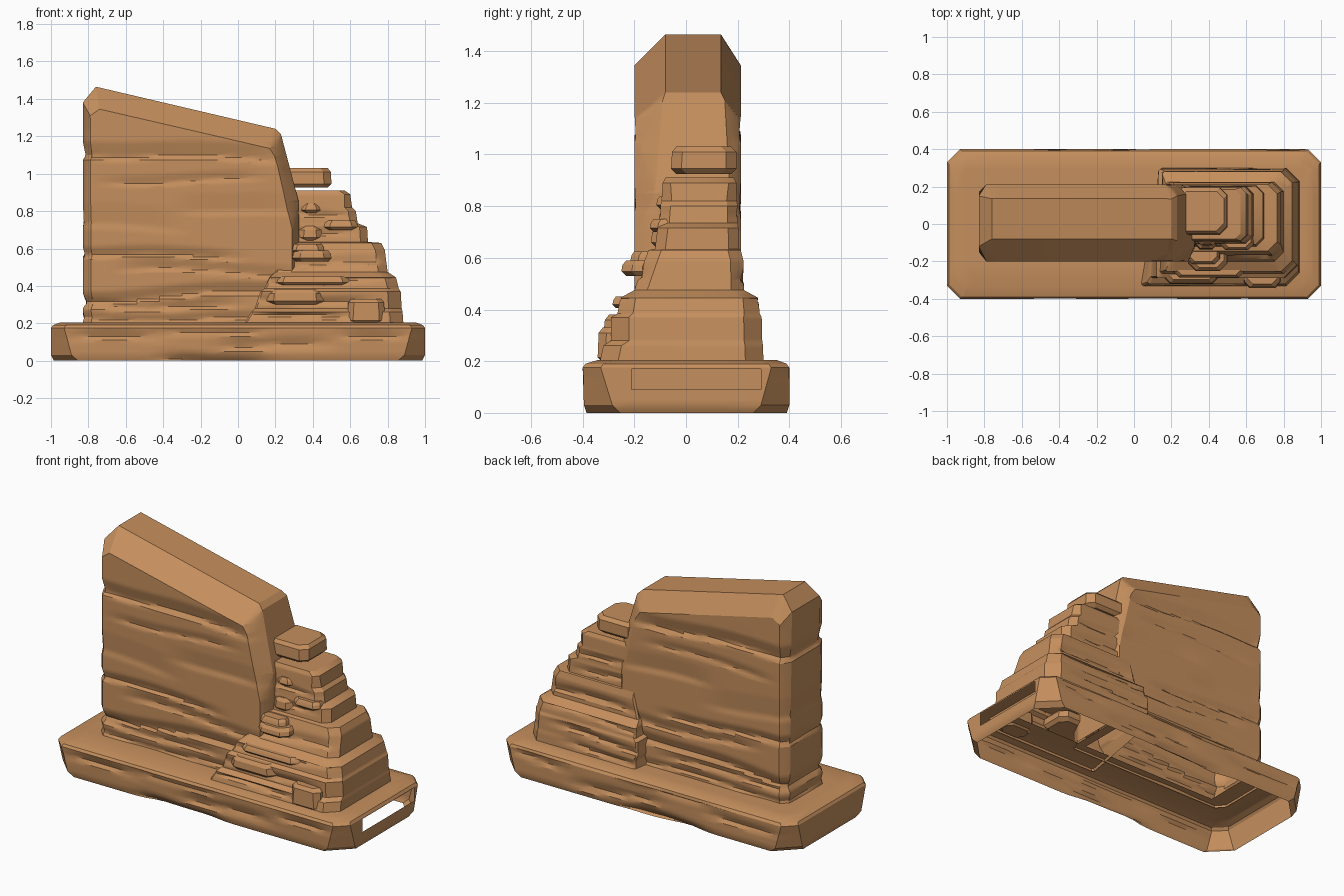
import bpy, bmesh, math
from mathutils import Vector

if "Cube" in bpy.data.objects:
    bpy.data.objects.remove(bpy.data.objects["Cube"])

rock = bpy.data.materials.new("sandstone")
rock.diffuse_color = (0.56, 0.275, 0.11, 1)
rock.use_nodes = True
rock.node_tree.nodes["Principled BSDF"].inputs["Base Color"].default_value = rock.diffuse_color


def loft(rings, cl=None, bottom=False):
    """Skin a stack of corner-cut rectangles: z, x0 front, x0 back, x1, y0, y1, corner."""
    bm = bmesh.new()
    loops = []
    for z, xf, xb, x1, y0, y1, c in rings:
        k = c if cl is None else cl
        pts = [(xf + k, y0), (x1 - c, y0), (x1, y0 + c), (x1, y1 - c),
               (x1 - c, y1), (xb + k, y1), (xb, y1 - k), (xf, y0 + k)]
        loops.append([bm.verts.new((x, y, z)) for x, y in pts])
    for a, b in zip(loops, loops[1:]):
        for i in range(8):
            j = (i + 1) % 8
            bm.faces.new((a[i], a[j], b[j], b[i]))
    bm.faces.new(loops[-1])
    if bottom:
        bm.faces.new(loops[0][::-1])
    return bm


def cut(bm, axis, values):
    """Slice the mesh so that strata can be pressed into it."""
    for v in values:
        p, n = Vector(), Vector()
        p[axis] = v
        n[axis] = 1
        bmesh.ops.bisect_plane(bm, geom=bm.verts[:] + bm.edges[:] + bm.faces[:],
                               plane_co=p, plane_no=n, dist=1e-5)


def steps(a, b, d):
    return [a + d * i for i in range(int((b - a) / d) + 1)]


def strata(bm, grooves, side_only=False):
    """Press wavering grooves (z, slope, depth, x from, x to, width) into upright faces."""
    bm.normal_update()
    moves = []
    for v in bm.verts:
        n = v.normal
        if abs(n.z) > 0.5 or (side_only and abs(n.y) < 0.75):
            continue
        x, y, z = v.co
        d = 0
        for z0, slope, depth, xa, xb, w in grooves:
            t = (z - z0 - slope * x - 0.012 * math.sin(6 * x + 9 * z0 + 4 * y)) / w
            fade = max(0, min(1, (x - xa) / 0.15 + 0.3, (xb - x) / 0.15 + 0.3))
            if 0 < t < 1:
                d += depth * fade * (1 - t)
            elif -0.25 < t <= 0:
                d += depth * fade * (1 + 4 * t)
        moves.append((v, Vector((n.x, n.y, 0)) * d))
    for v, m in moves:
        v.co -= m


def finish(bm, name, angle=28):
    me = bpy.data.meshes.new(name)
    bm.to_mesh(me)
    bm.free()
    ob = bpy.data.objects.new(name, me)
    bpy.context.collection.objects.link(ob)
    me.materials.append(rock)
    bpy.ops.object.select_all(action='DESELECT')
    ob.select_set(True)
    bpy.context.view_layer.objects.active = ob
    bpy.ops.object.shade_smooth_by_angle(angle=math.radians(angle))
    return ob


# Base: hollow plinth, open below, with a slot in the right end
bm = loft([(0, -.985, -.985, .985, -.385, .39, .13),
           (.03, -1, -1, 1, -.395, .4, .11),
           (.175, -1, -1, 1, -.4, .4, .07),
           (.19, -.99, -.99, .99, -.39, .39, .07),
           (.205, -.95, -.95, .95, -.34, .35, .07)])
cut(bm, 0, steps(-.96, .96, .06))
cut(bm, 1, [-.21, -.15, .15, .29])
cut(bm, 2, steps(.01, .17, .02) + [.09, .17])
gone = []
for f in bm.faces:
    c = f.calc_center_median()
    slot = c.x > .98 and -.21 < c.y < .29 and .09 < c.z < .17
    under = c.z > .203 and abs(c.y) < .15 and (-.75 < c.x < .25 or .3 < c.x < .8)
    if slot or under:
        gone.append(f)
bmesh.ops.delete(bm, geom=gone, context='FACES')
strata(bm, [(.12, .01, .018, -.9, -.4, .05), (.08, -.03, .02, -.1, .5, .06),
            (.10, .04, .018, .55, .9, .05), (.0, 0, .03, -.4, .15, .05),
            (.15, -.02, .01, -.5, .2, .03)], True)
finish(bm, "base")

# Wall: tall slab with sloping top and broad cut edges
outer = [(-.83, .19, -.15, .17), (-.83, 1.38, -.12, .15), (-.76, 1.465, -.08, .135),
         (.20, 1.24, -.08, .135), (.23, 1.21, -.09, .15), (.325, .85, -.12, .17),
         (.33, .19, -.12, .17)]
inner = [(-.785, .19), (-.79, 1.31), (-.74, 1.345), (.17, 1.135), (.20, 1.09),
         (.29, .70), (.29, .19)]
bm = bmesh.new()
for x, z, y0, y1 in outer + [(x, z, -.2, .212) for x, z in inner]:
    for y in (y0, y1):
        bm.verts.new((x, y, z))
bmesh.ops.convex_hull(bm, input=bm.verts[:])
bmesh.ops.dissolve_limit(bm, angle_limit=.02, verts=bm.verts[:], edges=bm.edges[:])
bmesh.ops.delete(bm, geom=[f for f in bm.faces if f.calc_center_median().z < .195],
                 context='FACES')
cut(bm, 2, steps(.205, 1.2, .014))
cut(bm, 0, steps(-.78, .28, .06))
cut(bm, 1, [-.1, 0, .1])
strata(bm, [(1.08, -.03, .022, -.9, .2, .08), (.96, .01, .012, -.7, .1, .05),
            (.80, -.05, .010, -.3, .3, .10), (.68, -.06, .008, -.9, -.3, .12),
            (.55, -.02, .018, -.9, .0, .05), (.47, -.03, .016, -.6, .3, .06),
            (.36, .05, .022, -.9, .3, .06), (.28, -.02, .016, -.9, .0, .05),
            (.22, 0, .014, -.9, .2, .04)])
finish(bm, "wall")

# Stepped crag: one skin, each pair of rings is a ledge
bm = loft([(.19, .03, .14, .885, -.335, .30, .07),
           (.26, .07, .14, .88, -.32, .298, .07),
           (.28, .09, .13, .875, -.29, .295, .07),
           (.37, .12, .13, .87, -.29, .293, .07),
           (.385, .14, .15, .86, -.265, .285, .06),
           (.445, .17, .15, .845, -.255, .28, .06),
           (.475, .20, .17, .80, -.20, .225, .05),
           (.59, .20, .20, .785, -.16, .222, .05),
           (.63, .20, .20, .765, -.145, .212, .05),
           (.635, .20, .20, .695, -.12, .205, .04),
           (.715, .20, .20, .69, -.11, .203, .04),
           (.735, .20, .20, .64, -.105, .2, .04),
           (.80, .20, .20, .63, -.10, .2, .04),
           (.82, .20, .20, .61, -.095, .197, .04),
           (.89, .20, .20, .60, -.09, .195, .03),
           (.91, .20, .20, .57, -.08, .185, .03)], cl=.01)
cut(bm, 2, steps(.205, .9, .014))
cut(bm, 0, steps(.1, .84, .06))
strata(bm, [(.23, .02, .02, .1, .6, .04), (.31, .02, .02, .1, .7, .04),
            (.41, .03, .015, .1, .8, .04), (.50, .02, .02, .2, .8, .05),
            (.67, 0, .015, .2, .6, .04), (.77, .01, .015, .2, .6, .04)], True)
finish(bm, "stepped_crag")

# Loose slabs and blocks: x0, x1, y0, y1, z0, z1, corner
blocks = {
    "top_block": (.22, .50, -.058, .195, .925, 1.03, .04),
    "foot_block": (.585, .785, -.342, -.2, .195, .33, .03),
    "front_slab_low": (.15, .46, -.318, -.1, .30, .38, .04),
    "front_slab_mid": (.20, .60, -.285, -.1, .405, .45, .04),
    "front_slab_high": (.29, .50, -.25, -.1, .53, .59, .04),
    "front_slab_ridge": (.28, .46, -.215, -.1, .575, .625, .03),
    "front_stone_right": (.46, .64, -.14, 0, .70, .75, .03),
    "front_stone_left": (.32, .45, -.135, 0, .64, .72, .03),
    "front_stone_upper": (.33, .45, -.115, 0, .79, .84, .03),
}
for name, (x0, x1, y0, y1, z0, z1, c) in blocks.items():
    e = min(.02, (z1 - z0) * .3)
    bm = loft([(z0, x0 + e, x0 + e, x1 - e, y0 + e, y1 - e, c),
               (z0 + e, x0, x0, x1, y0, y1, c),
               (z1 - e, x0 + .005, x0, x1 - .004, y0 + .004, y1, c),
               (z1, x0 + e, x0 + e, x1 - e, y0 + e, y1 - e, c)], bottom=True)
    finish(bm, name)
